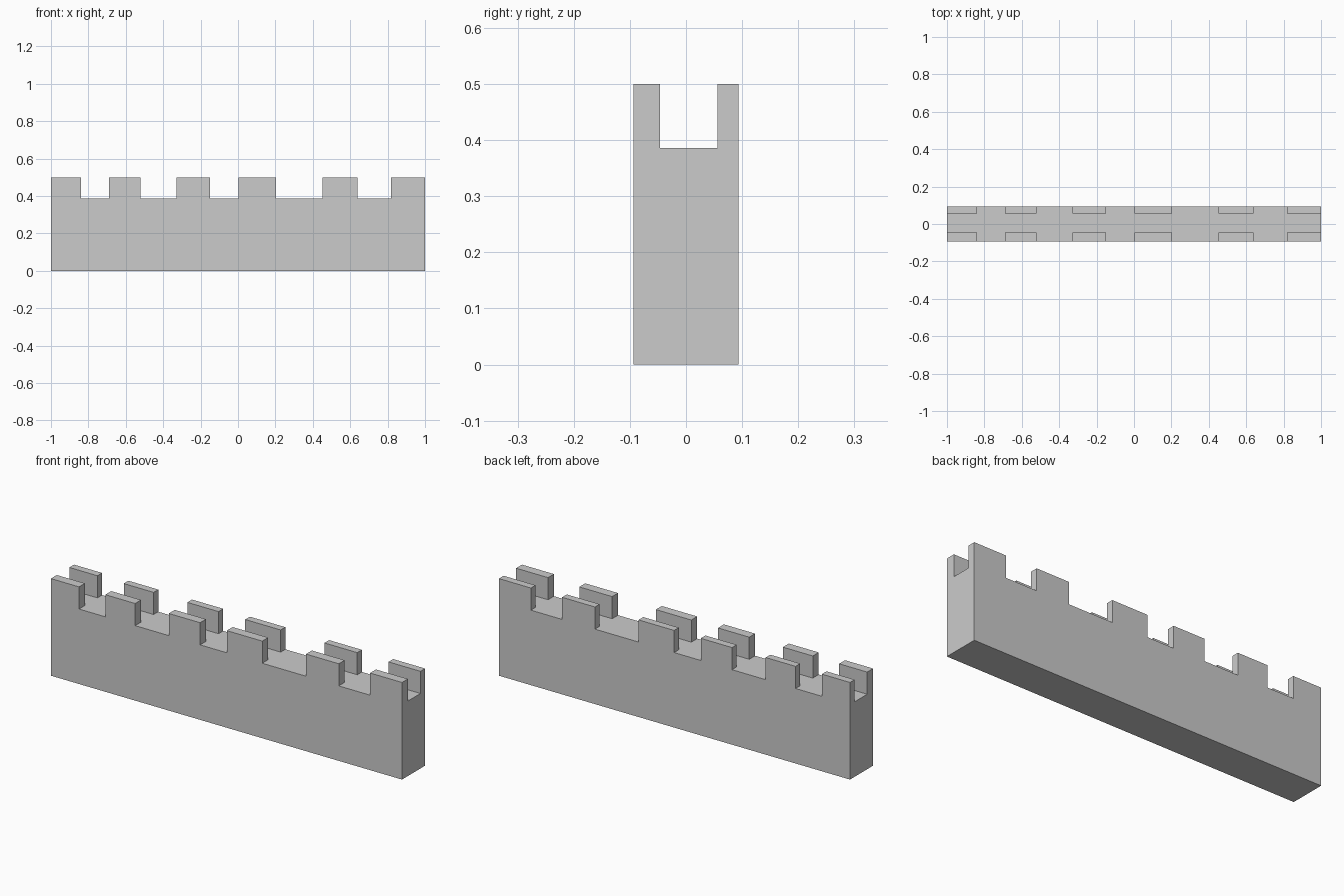
import bpy, bmesh

if "Cube" in bpy.data.objects:
    bpy.data.objects.remove(bpy.data.objects["Cube"])

FLOOR, TOP = 0.386, 0.5
MERLONS = [(-1.0, -0.84), (-0.69, -0.52), (-0.328, -0.15),
           (0.002, 0.204), (0.453, 0.64), (0.818, 1.0)]
xs = [x for span in MERLONS for x in span]
ys = [-0.094, -0.046, 0.056, 0.094]


def raise_faces(bm, faces, height, keep=False):
    res = bmesh.ops.extrude_face_region(bm, geom=faces, use_keep_orig=keep)
    verts = [g for g in res["geom"] if isinstance(g, bmesh.types.BMVert)]
    bmesh.ops.translate(bm, verts=verts, vec=(0, 0, height))
    return [g for g in res["geom"] if isinstance(g, bmesh.types.BMFace)]


# Footprint grid, split at the merlon ends and the walkway edges
bm = bmesh.new()
grid = [[bm.verts.new((x, y, 0)) for y in ys] for x in xs]
for i in range(len(xs) - 1):
    for j in range(len(ys) - 1):
        bm.faces.new((grid[i][j], grid[i + 1][j],
                      grid[i + 1][j + 1], grid[i][j + 1]))

# Wall body up to the walkway
deck = raise_faces(bm, bm.faces[:], FLOOR, keep=True)


# Merlons along both parapets
def is_merlon(face):
    c = face.calc_center_median()
    on_parapet = c.y < ys[1] or c.y > ys[2]
    return on_parapet and any(a < c.x < b for a, b in MERLONS)


raise_faces(bm, [f for f in deck if is_merlon(f)], TOP - FLOOR)

# Merge flat areas into single faces
bmesh.ops.recalc_face_normals(bm, faces=bm.faces[:])
bmesh.ops.dissolve_limit(bm, angle_limit=0.01, verts=bm.verts[:], edges=bm.edges[:])

mesh = bpy.data.meshes.new("castle_wall")
bm.to_mesh(mesh)
bm.free()
bpy.context.collection.objects.link(bpy.data.objects.new("castle_wall", mesh))
